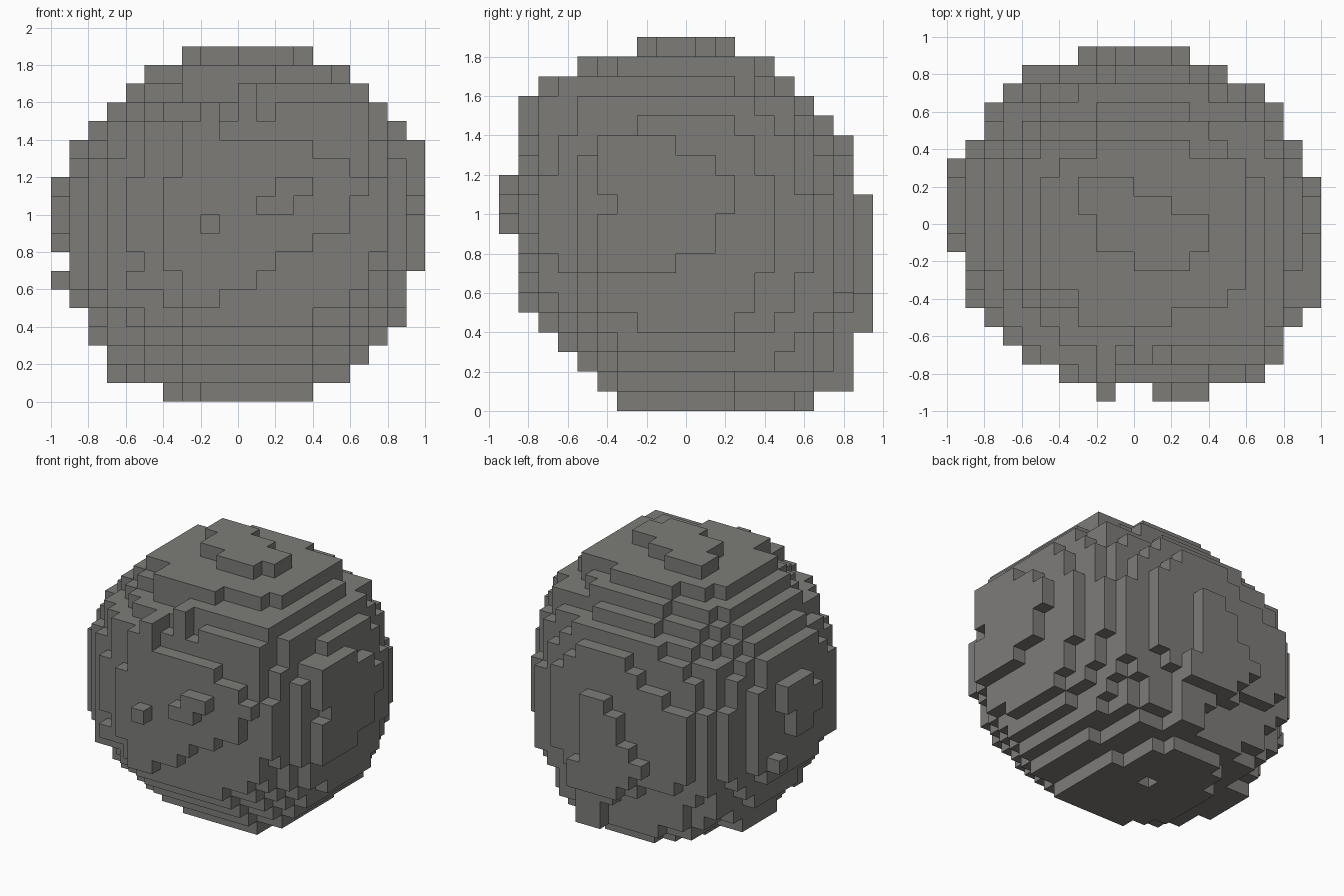
import bpy
import bmesh
from mathutils import Vector

CELL = 0.1
ORIGIN = Vector((-1.0, -0.95, 0.0))
ROUNDNESS = 2.2

old = bpy.data.objects.get("Cube")
if old:
    bpy.data.objects.remove(old, do_unlink=True)

# Outline spans in whole cells: width per height, depth per height, width per depth
width_by_z = [(6, 14), (3, 16), (3, 17), (2, 18), (2, 19), (1, 19), (0, 19), (1, 20)] \
    + [(0, 20)] * 4 + [(1, 20)] * 2 + [(2, 19), (3, 18), (4, 17), (5, 16), (7, 14)]
depth_by_z = [(6, 16), (5, 18), (4, 18), (3, 18), (2, 19)] + [(1, 19)] * 4 \
    + [(0, 19)] * 2 + [(0, 18)] + [(1, 18)] * 2 \
    + [(1, 17), (1, 16), (2, 15), (4, 14), (7, 12)]
width_by_y = [(8, 14), (6, 17), (4, 18), (3, 18), (2, 19)] + [(1, 20)] * 3 \
    + [(0, 20)] * 4 + [(0, 19), (1, 19)] + [(2, 18)] * 2 + [(3, 17), (4, 15), (7, 13)]


def crossing(spans, index):
    """Extent of the rows whose span contains the index."""
    rows = [r for r, (a, b) in enumerate(spans) if a <= index < b]
    return rows[0], rows[-1] + 1


def offset(index, span):
    """Distance from the middle of a span, as a power of its half length."""
    a, b = span
    return abs((2 * index + 1 - a - b) / (b - a)) ** ROUNDNESS


def inside(x, y, z):
    """True when the cell lies in the rounded slices along two axes or more."""
    for index, span in ((x, width_by_z[z]), (y, depth_by_z[z]), (x, width_by_y[y])):
        if not span[0] <= index < span[1]:
            return False
    level = offset(x, width_by_z[z]) + offset(y, depth_by_z[z])
    side = offset(y, crossing(width_by_y, x)) + offset(z, crossing(width_by_z, x))
    front = offset(x, width_by_y[y]) + offset(z, crossing(depth_by_z, y))
    return sorted((level, side, front))[1] <= 1


cells = {(x, y, z) for x in range(20) for y in range(19) for z in range(19)
         if inside(x, y, z)}


def terrace(axis, layer, first, spans):
    """Replace one outer layer by rows of cells, backed by solid stone."""
    step = 1 if layer < 9 else -1
    cells.difference_update([c for c in cells if c[axis] == layer])
    for row, (a, b) in enumerate(spans, first):
        for column in range(a, b):
            for inward in range(3):
                cell = [column, row]
                cell.insert(axis, layer + step * inward)
                cells.add(tuple(cell))


# Back terraces, with a block hanging low
terrace(1, 17, 1, [(11, 13)] * 2 + [(10, 13), (8, 13), (5, 14)] + [(4, 15)] * 5
        + [(6, 15), (8, 14), (9, 13)])
terrace(1, 18, 4, [(9, 13), (8, 13), (7, 12), (8, 12), (9, 12), (9, 12), (10, 12)])

# Top terraces, squarer towards the front left corner
terrace(2, 15, 1, [(8, 9), (12, 17), (6, 17), (5, 18), (4, 18)] + [(3, 18)] * 7
        + [(4, 17), (5, 17), (8, 13)])
terrace(2, 16, 2, [(10, 11), (10, 17), (7, 17), (5, 17)] + [(4, 17)] * 6
        + [(4, 16), (5, 15), (8, 14)])
terrace(2, 17, 4, [(7, 12), (7, 15)] + [(5, 16)] * 6 + [(6, 16), (8, 13)])
terrace(2, 18, 7, [(10, 13), (8, 14), (8, 14), (7, 12), (7, 10)])

# Front terraces
terrace(1, 1, 5, [(7, 9), (7, 11), (6, 12), (6, 14), (6, 16), (6, 16), (6, 17),
                  (7, 16), (7, 14), (7, 9), (8, 9)])
terrace(1, 0, 9, [(8, 9), (11, 13), (12, 14)])

# Side terraces
terrace(0, 19, 7, [(5, 9), (5, 11), (5, 11), (6, 12), (5, 12), (5, 11), (5, 9)])
terrace(0, 0, 6, [(12, 13), (0, 0), (9, 11), (8, 11), (8, 12), (9, 12)])

# Small pit underneath
cells.discard((10, 11, 0))

# Build only the exposed cell sides
bm = bmesh.new()
corners = {}


def corner(point):
    key = tuple(point)
    if key not in corners:
        corners[key] = bm.verts.new(ORIGIN + Vector(key) * CELL)
    return corners[key]


for cell in sorted(cells):
    for axis in range(3):
        for direction in (0, 1):
            neighbour = list(cell)
            neighbour[axis] += 2 * direction - 1
            if tuple(neighbour) in cells:
                continue
            quad = []
            for u, v in ((0, 0), (1, 0), (1, 1), (0, 1)):
                point = list(cell)
                point[axis] += direction
                point[(axis + 1) % 3] += u
                point[(axis + 2) % 3] += v
                quad.append(corner(point))
            bm.faces.new(quad if direction else quad[::-1])

mesh = bpy.data.meshes.new("block_boulder")
bm.to_mesh(mesh)
bm.free()

# Stone material
stone = bpy.data.materials.new("stone_grey")
stone.use_nodes = True
grey = (0.205, 0.202, 0.191, 1.0)
stone.diffuse_color = grey
stone.node_tree.nodes["Principled BSDF"].inputs["Base Color"].default_value = grey
mesh.materials.append(stone)

boulder = bpy.data.objects.new("block_boulder", mesh)
bpy.context.collection.objects.link(boulder)
